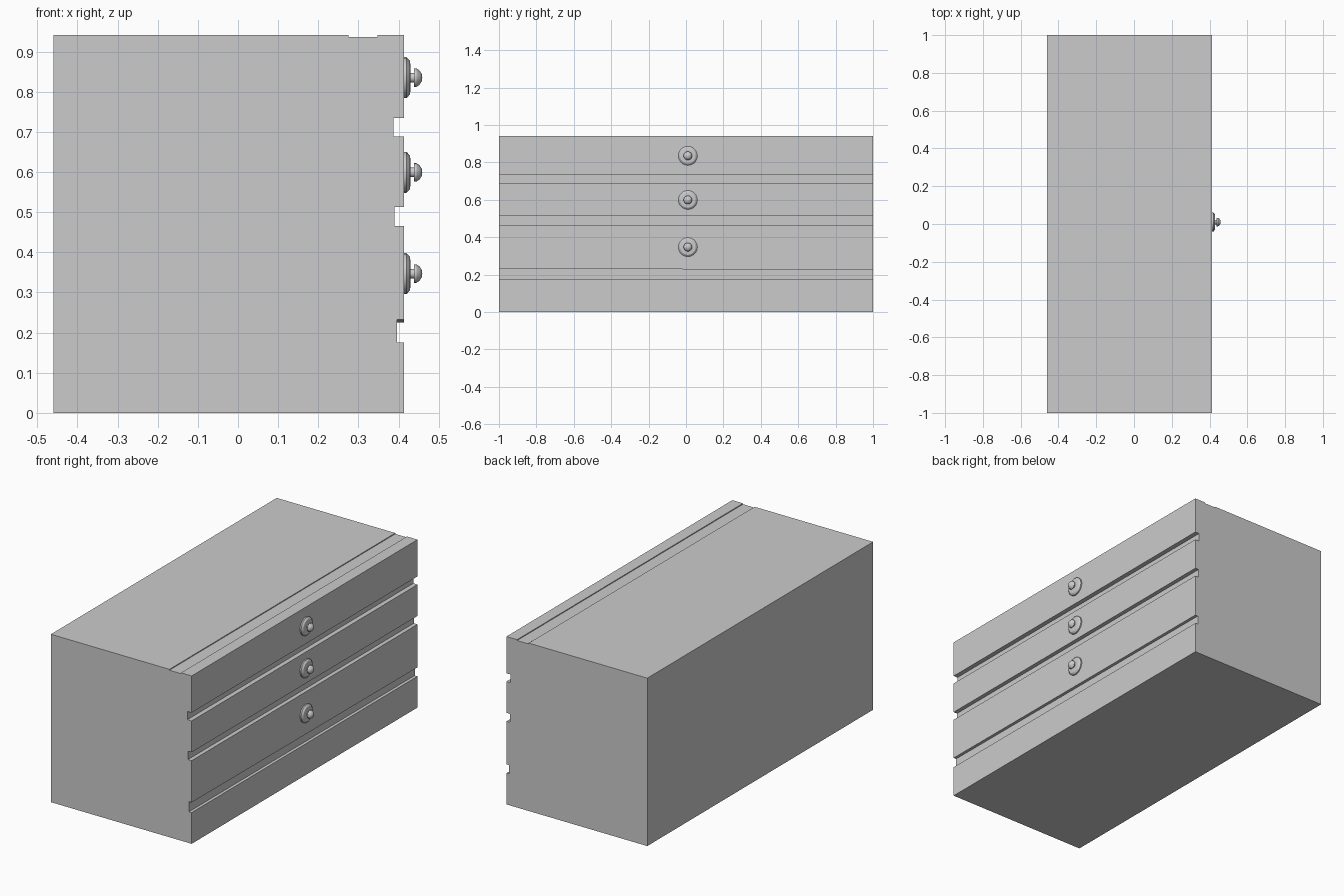
import bpy, bmesh, math

if "Cube" in bpy.data.objects:
    bpy.data.objects.remove(bpy.data.objects["Cube"])

BACK, FRONT, TOP = -0.46, 0.413, 0.941


def make_object(name, bm):
    bmesh.ops.recalc_face_normals(bm, faces=bm.faces)
    mesh = bpy.data.meshes.new(name)
    bm.to_mesh(mesh)
    bm.free()
    obj = bpy.data.objects.new(name, mesh)
    bpy.context.collection.objects.link(obj)
    return obj


# Chest body: grooved side profile run along y
def body_profile(lower_groove_top):
    pts = [(BACK, 0), (FRONT, 0)]
    grooves = [(0.175, lower_groove_top, 0.396), (0.466, 0.513, 0.390), (0.689, 0.735, 0.387)]
    for low, high, depth in grooves:
        pts += [(FRONT, low), (depth, low), (depth, high), (FRONT, high)]
    # shallow channel in the top
    pts += [(FRONT, TOP), (0.347, TOP), (0.347, 0.936), (0.275, 0.936), (0.275, TOP), (BACK, TOP)]
    return pts


bm = bmesh.new()
ends = [[bm.verts.new((x, y, z)) for x, z in body_profile(top)]
        for y, top in ((-1, 0.232), (1, 0.225))]
for ring in ends:
    bm.faces.new(ring)
count = len(ends[0])
for i in range(count):
    j = (i + 1) % count
    bm.faces.new((ends[0][i], ends[0][j], ends[1][j], ends[1][i]))
make_object("chest_body", bm)


# Drawer knobs: lathed backplate, stem and domed head, (x, radius)
knob_profile = [(0.410, 0), (0.410, 0.051), (0.420, 0.051), (0.428, 0.042), (0.430, 0.030),
                (0.428, 0.012), (0.439, 0.012), (0.438, 0.023), (0.444, 0.023),
                (0.452, 0.018), (0.458, 0.009), (0.459, 0)]


def knob(name, z):
    bm = bmesh.new()
    verts = [bm.verts.new((x, r, 0)) for x, r in knob_profile]
    edges = [bm.edges.new(pair) for pair in zip(verts, verts[1:])]
    bmesh.ops.spin(bm, geom=verts + edges, cent=(0, 0, 0), axis=(1, 0, 0),
                   angle=2 * math.pi, steps=20, use_merge=True)
    bmesh.ops.remove_doubles(bm, verts=bm.verts, dist=1e-5)
    obj = make_object(name, bm)
    obj.location = (0, 0.01, z)
    bpy.ops.object.select_all(action='DESELECT')
    obj.select_set(True)
    bpy.context.view_layer.objects.active = obj
    bpy.ops.object.shade_smooth_by_angle(angle=math.radians(30))


for name, z in (("top", 0.835), ("middle", 0.599), ("bottom", 0.347)):
    knob(name + "_drawer_knob", z)
